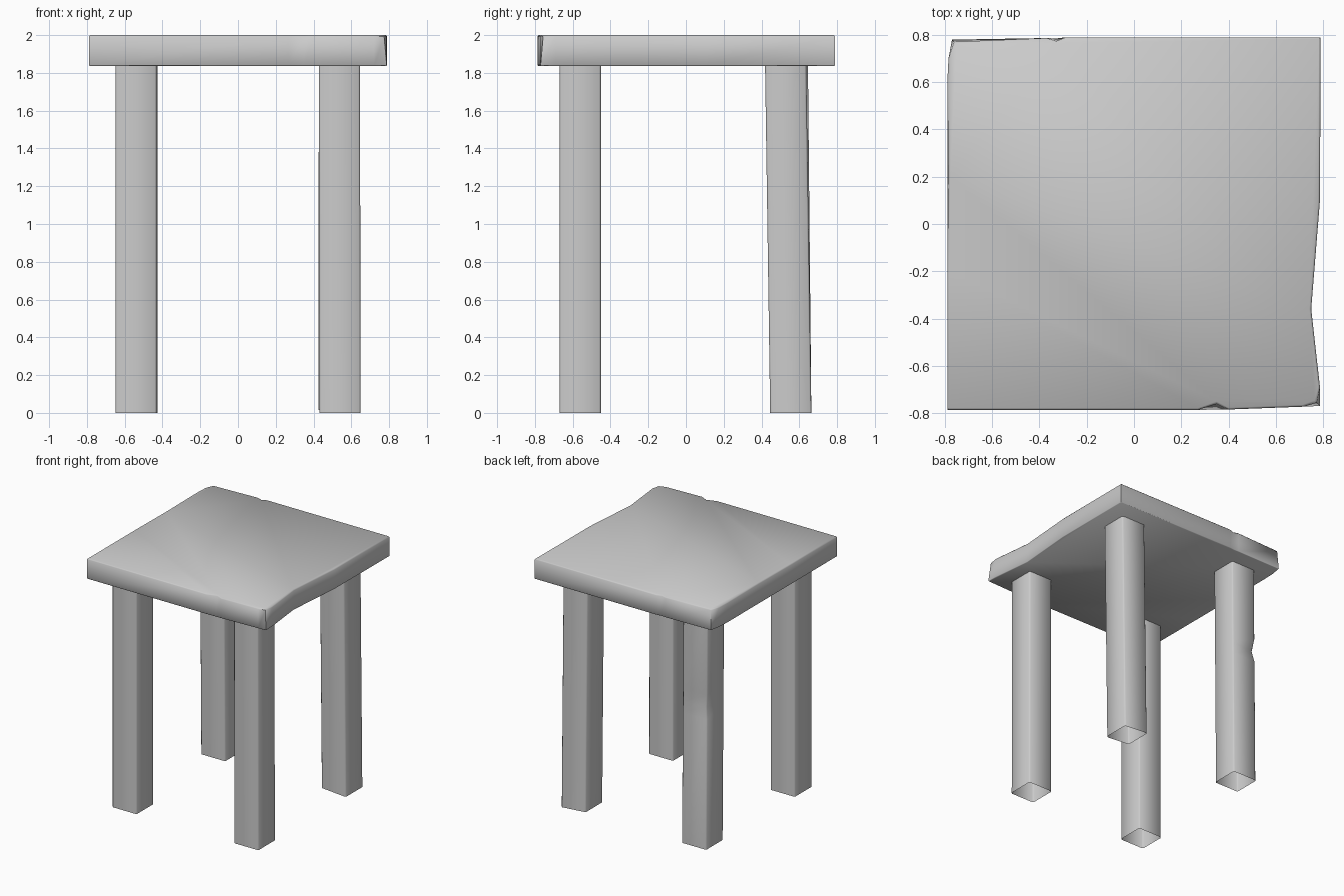
import bpy, bmesh
from mathutils import Vector

cube = bpy.data.objects.get("Cube")
if cube:
    bpy.data.objects.remove(cube, do_unlink=True)

grey = bpy.data.materials.new("plain grey")
grey.use_nodes = True
GREY = (0.6, 0.6, 0.6, 1)
grey.diffuse_color = GREY
grey.node_tree.nodes["Principled BSDF"].inputs["Base Color"].default_value = GREY


def finish(name, bm, angle):
    """Turn a bmesh into a shaded, coloured object."""
    bmesh.ops.recalc_face_normals(bm, faces=bm.faces)
    mesh = bpy.data.meshes.new(name)
    bm.to_mesh(mesh)
    bm.free()
    mesh.materials.append(grey)
    obj = bpy.data.objects.new(name, mesh)
    bpy.context.collection.objects.link(obj)
    bpy.ops.object.select_all(action='DESELECT')
    obj.select_set(True)
    bpy.context.view_layer.objects.active = obj
    bpy.ops.object.shade_smooth_by_angle(angle=angle)
    return obj


def loft(bm, rings):
    """Join rings of points with quads and return the vertex rings."""
    loops = [[bm.verts.new(p) for p in ring] for ring in rings]
    for low, high in zip(loops, loops[1:]):
        for i in range(len(low)):
            j = (i + 1) % len(low)
            bm.faces.new((low[i], low[j], high[j], high[i]))
    return loops


# Seat slab: worn outline as x, y, and how far the top edge is chipped inward
outline = [
    (-.79, -.787, 0), (.27, -.787, 0), (.35, -.785, .026), (.4, -.785, 0),
    (.72, -.773, 0), (.787, -.77, .015), (.787, -.69, 0), (.75, -.36, 0),
    (.787, .1, 0), (.79, .79, 0), (-.29, .79, 0), (-.33, .785, .012),
    (-.37, .787, 0), (-.77, .78, .01), (-.785, .7, 0), (-.79, .6, 0),
    (-.79, .2, .005), (-.79, -.2, 0),
]
TOP, UNDER, EDGE = 2.0, 1.837, 0.008


def ring(z, inset, chip):
    points = []
    for x, y, depth in outline:
        amount = inset + depth * chip
        sx = 1 if x > 0 else -1
        sy = 1 if y > 0 else -1
        dx = amount * sx if abs(x) > .7 else 0
        dy = amount * sy if abs(y) > .75 else 0
        points.append(Vector((x - dx, y - dy, z)))
    return points


bm = bmesh.new()
loops = loft(bm, [
    ring(UNDER, EDGE / 2, 0), ring(UNDER + EDGE / 2, 0, 0),
    ring(TOP - EDGE, 0, .9), ring(TOP, EDGE, 1),
])
bm.faces.new(loops[0])
bm.faces.new(loops[-1])
finish("seat", bm, 0.9)


# Legs: chamfered square tubes, open at the floor
def leg(name, foot, head, half=0.109, chip=0, lift=0):
    cut = 0.009
    levels = [0, 1.04, 1.13, 1.24, UNDER + .002] if chip else [0, UNDER + .002]
    rings = []
    for z in levels:
        centre = Vector(foot).lerp(Vector(head), z / UNDER)
        points = []
        for sx, sy in ((-1, -1), (1, -1), (1, 1), (-1, 1)):
            pair = [(half - cut, half), (half, half - cut)]
            if sx * sy > 0:
                pair.reverse()
            for px, py in pair:
                x, y = centre.x + sx * px, centre.y + sy * py
                if chip and z == 1.13 and (sx, sy) == (-1, 1):
                    x, y = x + chip, y - chip
                rise = lift if z == 0 and sx < 0 else 0
                points.append((x, y, z + rise))
        rings.append(points)
    bm = bmesh.new()
    loops = loft(bm, rings)
    bm.faces.new(loops[-1])
    finish(name, bm, 0.9)


leg("front_right_leg", (-.54, -.56), (-.54, -.56))
leg("front_left_leg", (.54, -.56), (.537, -.56))
leg("back_right_leg", (-.535, .555), (-.535, .537), chip=.015)
leg("back_left_leg", (.535, .555), (.537, .528), lift=.015)
